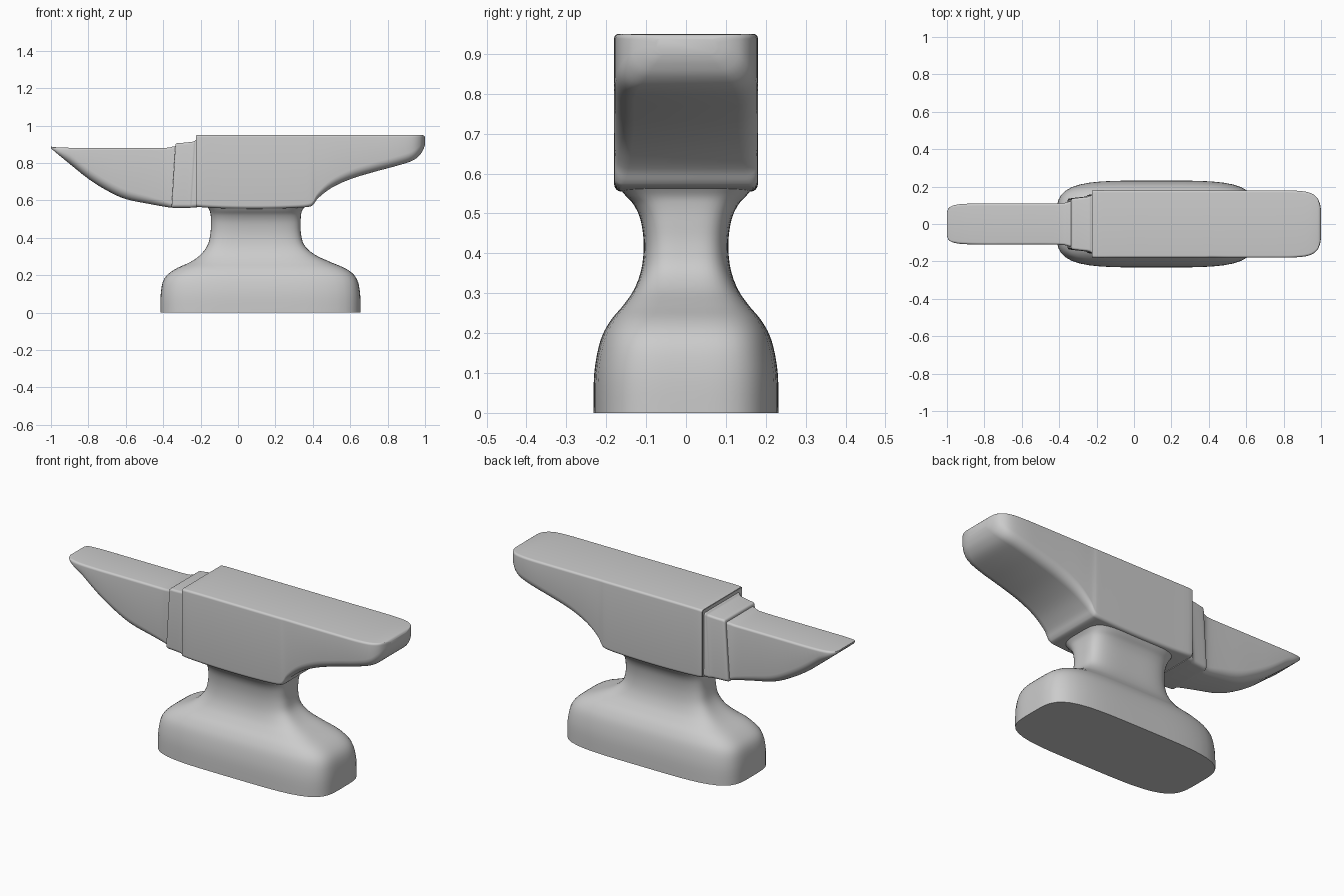
import bpy, bmesh, math

if "Cube" in bpy.data.objects:
    bpy.data.objects.remove(bpy.data.objects["Cube"])


def smooth_rows(rows, n):
    """Catmull-Rom interpolation of parameter rows."""
    out = []
    for i in range(len(rows) - 1):
        a, b = rows[max(i - 1, 0)], rows[i]
        c, d = rows[i + 1], rows[min(i + 2, len(rows) - 1)]
        for k in range(n):
            t = k / n
            out.append([0.5 * (2 * q + (r - p) * t + (2 * p - 5 * q + 4 * r - s) * t * t
                               + (3 * q - p - 3 * r + s) * t ** 3)
                        for p, q, r, s in zip(a, b, c, d)])
    out.append(list(rows[-1]))
    return out


def loft(name, rings):
    bm = bmesh.new()
    loops = [[bm.verts.new(p) for p in ring] for ring in rings]
    n = len(loops[0])
    for a, b in zip(loops, loops[1:]):
        for i in range(n):
            j = (i + 1) % n
            bm.faces.new((a[i], a[j], b[j], b[i]))
    bm.faces.new(loops[0])
    bm.faces.new(loops[-1])
    bmesh.ops.recalc_face_normals(bm, faces=bm.faces)
    me = bpy.data.meshes.new(name)
    bm.to_mesh(me)
    bm.free()
    ob = bpy.data.objects.new(name, me)
    bpy.context.collection.objects.link(ob)
    bpy.ops.object.select_all(action='DESELECT')
    ob.select_set(True)
    bpy.context.view_layer.objects.active = ob
    bpy.ops.object.shade_smooth_by_angle(angle=math.radians(40))
    return ob


def oval_ring(z, x0, x1, hy, n=4.2, count=72):
    """Superellipse section in the ground plane."""
    ring = []
    for i in range(count):
        a = 2 * math.pi * i / count
        c, s = math.cos(a), math.sin(a)
        r = (abs(c) ** n + abs(s) ** n) ** (-1 / n)
        ring.append(((x0 + x1) / 2 + (x1 - x0) / 2 * r * c, hy * r * s, z))
    return ring


def box_ring(x, w, zt, zb, rb, rt=0.012, slant=0.0, seg=6):
    """Rounded rectangular section across x, with own top and bottom radii."""
    h = zt - zb
    rb, rt = min(rb, 0.6 * h, 0.9 * w), min(rt, 0.3 * h)
    ring = []
    for sy, top, start in ((1, True, 0), (-1, True, 90), (-1, False, 180), (1, False, 270)):
        r = rt if top else rb
        cz = zt - r if top else zb + r
        for k in range(seg + 1):
            a = math.radians(start + 90 * k / seg)
            z = cz + r * math.sin(a)
            ring.append((x - slant * (0.9 - z), sy * (w - r) + r * math.cos(a), z))
    return ring


# Foot and waist: z, left x, right x, half depth
foot = [(0, -.415, .655, .232), (.1, -.413, .653, .23), (.18, -.395, .635, .215),
        (.23, -.34, .585, .19), (.27, -.255, .495, .157), (.31, -.2, .41, .13),
        (.36, -.163, .355, .112), (.42, -.148, .337, .106), (.48, -.144, .335, .113),
        (.52, -.146, .337, .13), (.545, -.152, .343, .152), (.57, -.165, .36, .172)]
loft("foot_and_waist", [oval_ring(*r) for r in smooth_rows(foot, 4)])

# Body and heel: x, half width, top, bottom, bottom radius
body = [(-.222, .172, .942, .572, .015), (-.215, .18, .949, .565, .018),
        (-.1, .18, .95, .558, .018), (.05, .18, .95, .555, .018), (.2, .18, .95, .556, .018),
        (.33, .18, .95, .561, .018), (.385, .18, .95, .567, .02), (.405, .179, .95, .58, .025),
        (.43, .179, .95, .613, .035), (.5, .18, .95, .667, .045), (.6, .18, .95, .713, .05),
        (.72, .18, .95, .75, .05), (.85, .179, .95, .785, .05), (.93, .17, .95, .811, .05),
        (.972, .148, .949, .842, .05), (.992, .115, .947, .875, .04), (1.0, .075, .938, .9, .02)]
loft("body_and_heel", [box_ring(*r) for r in smooth_rows(body, 4)])

# Stepped block between horn and body
step = [(-.335, .13, .895, .563, .02), (-.328, .136, .905, .56, .02), (-.29, .141, .908, .56, .02),
        (-.24, .147, .914, .56, .02), (-.228, .155, .922, .561, .02), (-.2, .16, .93, .563, .02)]
loft("step_block", [box_ring(*r, slant=.06) for r in smooth_rows(step, 3)])

# Horn
horn = [(-1.0, .065, .888, .88, .01), (-.988, .088, .885, .868, .02), (-.955, .102, .883, .84, .04),
        (-.9, .108, .881, .795, .05), (-.8, .11, .88, .715, .055), (-.7, .11, .88, .652, .055),
        (-.6, .11, .88, .607, .05), (-.47, .11, .88, .58, .04), (-.38, .112, .881, .564, .03),
        (-.345, .12, .888, .561, .02), (-.3, .125, .89, .561, .02)]
loft("horn", [box_ring(*r) for r in smooth_rows(horn, 4)])
